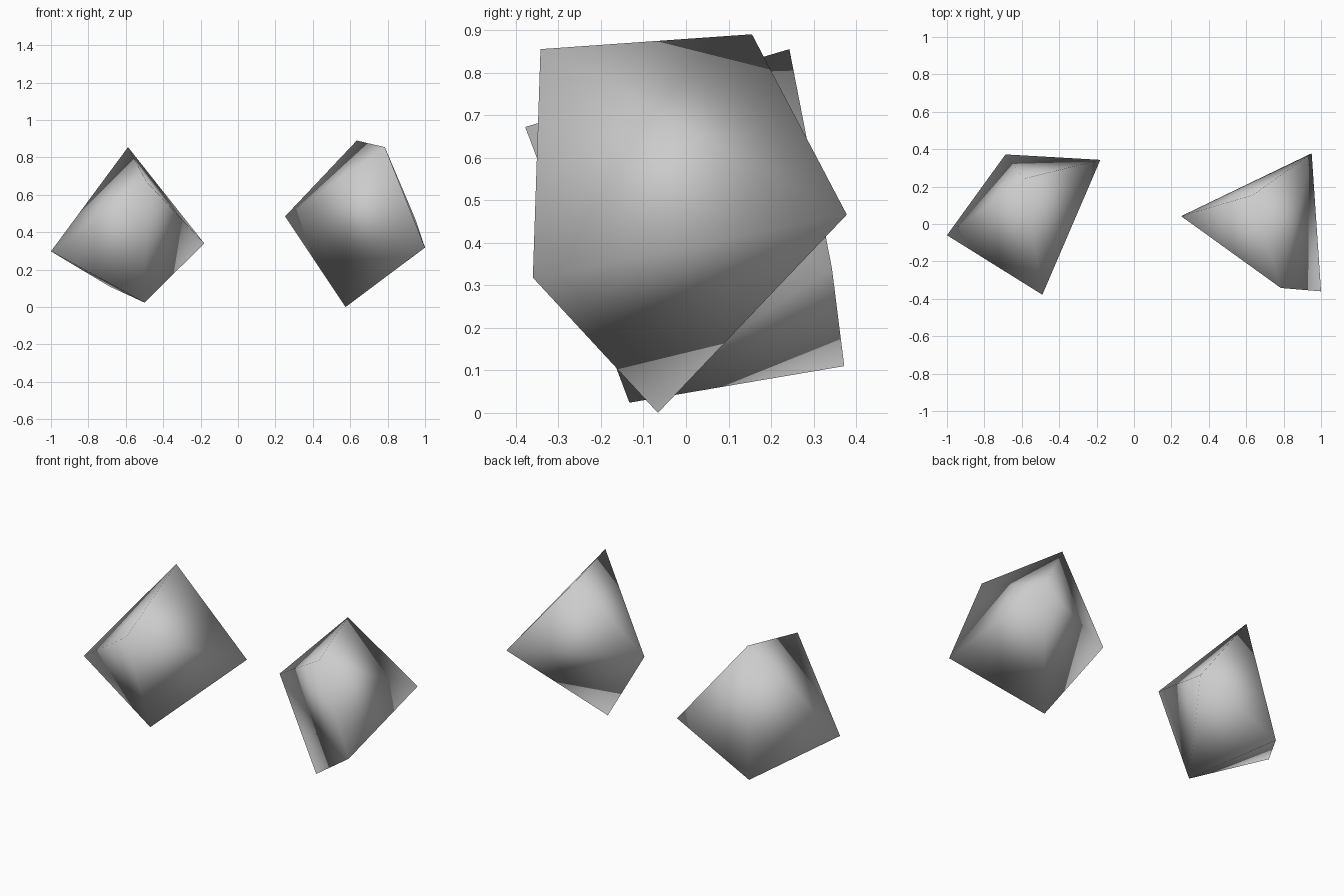
import bpy
import bmesh

if "Cube" in bpy.data.objects:
    bpy.data.objects.remove(bpy.data.objects["Cube"])


def make_rock(name, corners):
    """Build a faceted rock as the hull of its corner points, with smooth shading."""
    bm = bmesh.new()
    for co in corners:
        bm.verts.new(co)
    bmesh.ops.convex_hull(bm, input=bm.verts[:])
    bmesh.ops.recalc_face_normals(bm, faces=bm.faces[:])
    for face in bm.faces:
        face.smooth = True
    mesh = bpy.data.meshes.new(name)
    bm.to_mesh(mesh)
    bm.free()
    rock = bpy.data.objects.new(name, mesh)
    bpy.context.collection.objects.link(rock)
    return rock


# Left rock
make_rock("left_rock", [
    (-1.00, -0.06, 0.298),
    (-0.588, 0.243, 0.855),
    (-0.18, 0.343, 0.34),
    (-0.50, -0.133, 0.024),
    (-0.687, 0.372, 0.11),
    (-0.49, -0.378, 0.672),
])

# Right rock
make_rock("right_rock", [
    (0.252, 0.042, 0.485),
    (0.635, 0.155, 0.89),
    (0.785, -0.342, 0.855),
    (1.00, -0.36, 0.318),
    (0.575, -0.066, 0.0),
    (0.95, 0.378, 0.466),
])
